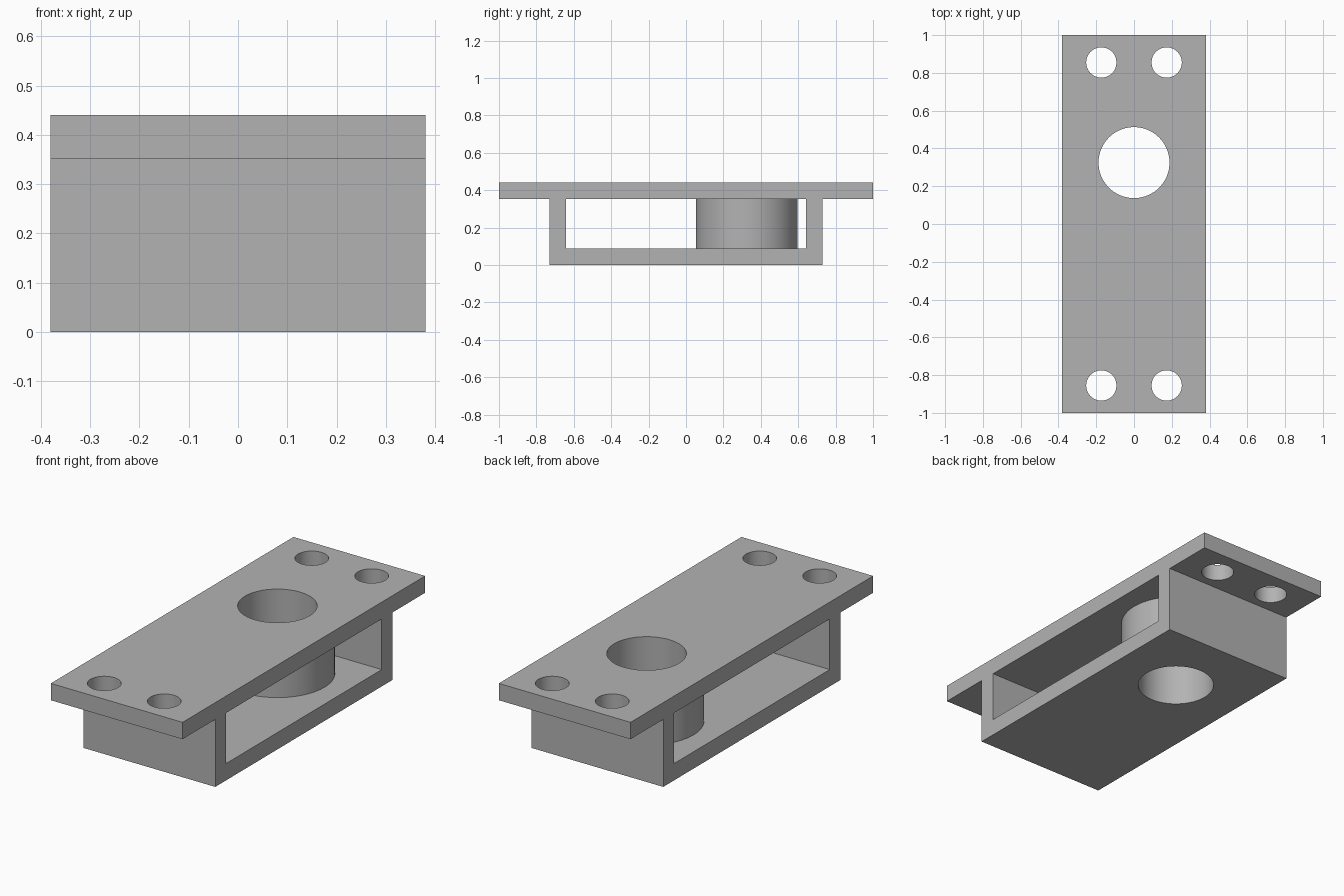
import bpy, bmesh

cube = bpy.data.objects.get("Cube")
if cube:
    bpy.data.objects.remove(cube, do_unlink=True)

# Main dimensions
WIDTH, HEIGHT, WALL = 0.76, 0.44, 0.088
BOX = 0.73                      # half length of the lower box
SHELF = HEIGHT - WALL           # underside of the top plate
BORE_Y = 0.325

grey = bpy.data.materials.new("plain grey")
grey.use_nodes = True
grey.diffuse_color = (0.45, 0.45, 0.45, 1)
grey.node_tree.nodes["Principled BSDF"].inputs["Base Color"].default_value = (0.45, 0.45, 0.45, 1)


def prism(name, profile, width):
    """Extrude a closed (y, z) profile along x, centred on x = 0."""
    bm = bmesh.new()
    face = bm.faces.new([bm.verts.new((-width / 2, y, z)) for y, z in profile])
    side = bmesh.ops.extrude_face_region(bm, geom=[face])["geom"]
    verts = [v for v in side if isinstance(v, bmesh.types.BMVert)]
    bmesh.ops.translate(bm, verts=verts, vec=(width, 0, 0))
    bmesh.ops.recalc_face_normals(bm, faces=bm.faces)
    mesh = bpy.data.meshes.new(name)
    bm.to_mesh(mesh)
    bm.free()
    mesh.materials.append(grey)
    obj = bpy.data.objects.new(name, mesh)
    bpy.context.collection.objects.link(obj)
    return obj


def cylinder(name, x, y, radius, z0, z1):
    bpy.ops.mesh.primitive_cylinder_add(vertices=64, radius=radius, depth=z1 - z0,
                                        location=(x, y, (z0 + z1) / 2))
    obj = bpy.context.object
    obj.name = name
    obj.data.materials.append(grey)
    return obj


def combine(target, tool, operation):
    """Apply a boolean and discard the tool."""
    mod = target.modifiers.new(operation.lower(), "BOOLEAN")
    mod.operation, mod.solver, mod.object = operation, "EXACT", tool
    bpy.context.view_layer.objects.active = target
    bpy.ops.object.modifier_apply(modifier=mod.name)
    bpy.data.objects.remove(tool, do_unlink=True)


# Flanged body: wide top plate over a shorter box
half = [(BOX, 0), (BOX, SHELF), (1, SHELF), (1, HEIGHT)]
bracket = prism("flanged_bracket", half + [(-y, z) for y, z in reversed(half)], WIDTH)

# Open channel running through the box from side to side
inner = BOX - WALL
channel = prism("channel_cutter", [(-inner, WALL), (inner, WALL),
                                   (inner, SHELF), (-inner, SHELF)], WIDTH + 0.2)
combine(bracket, channel, "DIFFERENCE")

# Bearing sleeve between floor and top plate
sleeve = cylinder("bearing_sleeve", 0, BORE_Y, 0.272, WALL / 2, SHELF + WALL / 2)
combine(bracket, sleeve, "UNION")

# Main bore and four mounting holes
combine(bracket, cylinder("bore_cutter", 0, BORE_Y, 0.188, -0.1, HEIGHT + 0.1), "DIFFERENCE")
for x in (-0.173, 0.173):
    for y in (-0.855, 0.855):
        hole = cylinder("mounting_hole_cutter", x, y, 0.08, SHELF - 0.1, HEIGHT + 0.1)
        combine(bracket, hole, "DIFFERENCE")

# Round walls smooth, edges crisp
bpy.ops.object.select_all(action="DESELECT")
bracket.select_set(True)
bpy.context.view_layer.objects.active = bracket
bpy.ops.object.shade_smooth_by_angle()
